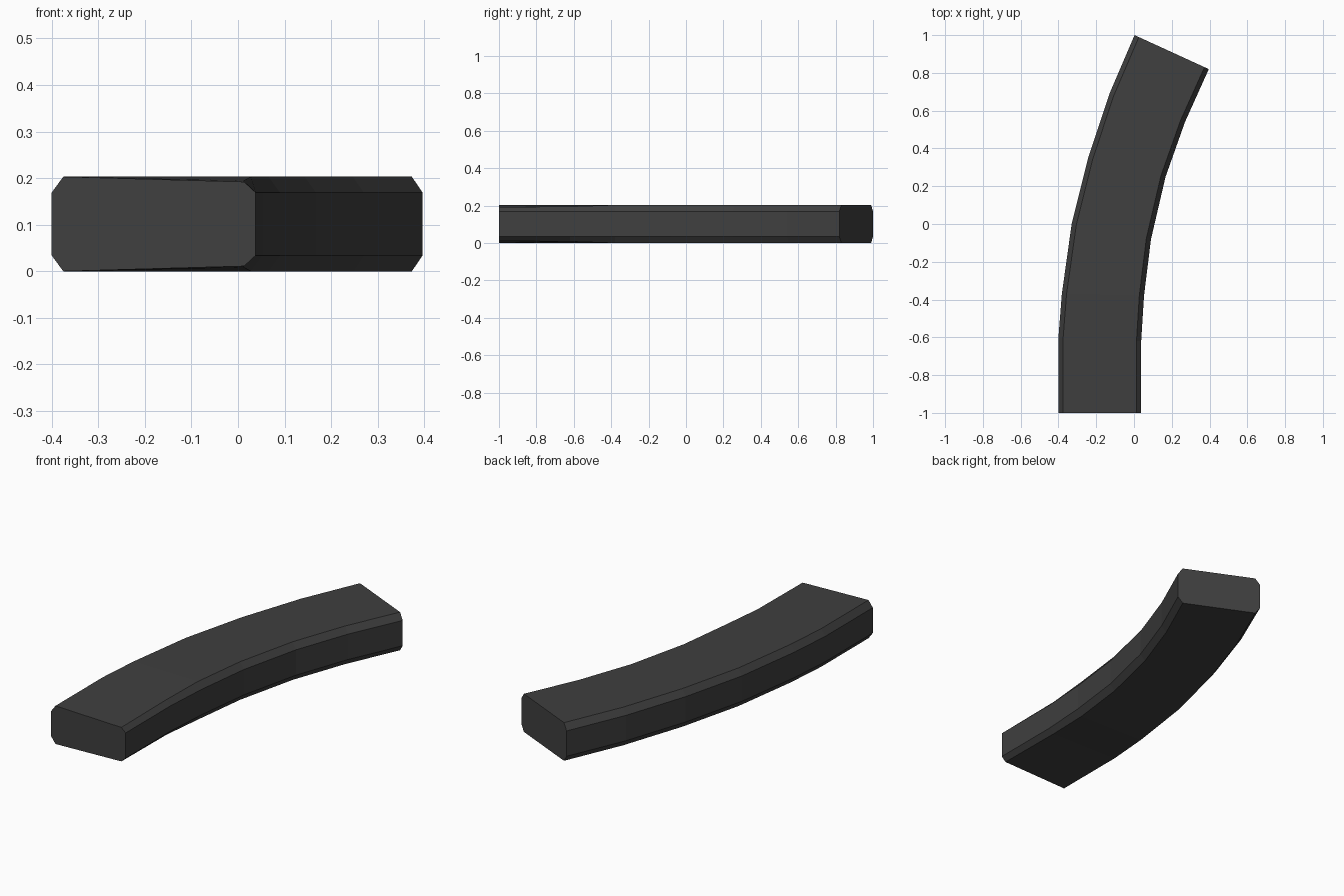
import bpy, bmesh
from mathutils import Vector

if "Cube" in bpy.data.objects:
    bpy.data.objects.remove(bpy.data.objects["Cube"])

H = 0.203
# Matching stations along the outer (left) and inner (right) edges, plus inner edge taper
outer = [(-0.40, -1), (-0.40, -0.60), (-0.382, -0.37), (-0.33, 0.0), (-0.243, 0.35), (-0.13, 0.69), (0.003, 1.0)]
inner = [(0.038, -1), (0.038, -0.62), (0.053, -0.38), (0.09, -0.08), (0.167, 0.25), (0.27, 0.54), (0.396, 0.82)]
taper = [0.011, 0.008, 0, 0, 0, 0, 0]

mat = bpy.data.materials.new("dark_grey")
mat.diffuse_color = (0.05, 0.05, 0.05, 1)
mat.use_nodes = True
mat.node_tree.nodes["Principled BSDF"].inputs["Base Color"].default_value = mat.diffuse_color

# Curved box body: chamfered cross-sections bridged along the bend
bm = bmesh.new()
rings = []
for a, b, t in zip(outer, inner, taper):
    a, b = Vector(a), Vector(b)
    d = (b - a).normalized() * 0.025
    section = [(a + d, 0), (b - d, t), (b, 0.034), (b, H - 0.034),
               (b - d, H - t), (a + d, H), (a, H - 0.034), (a, 0.034)]
    rings.append([bm.verts.new((p.x, p.y, z)) for p, z in section])
for r, s in zip(rings, rings[1:]):
    for i in range(8):
        j = (i + 1) % 8
        bm.faces.new((r[i], r[j], s[j], s[i]))
bm.faces.new(rings[0])
bm.faces.new(rings[-1])
bmesh.ops.recalc_face_normals(bm, faces=bm.faces)

me = bpy.data.meshes.new("curved_magazine")
bm.to_mesh(me)
bm.free()
me.materials.append(mat)
bpy.context.collection.objects.link(bpy.data.objects.new("curved_magazine", me))
